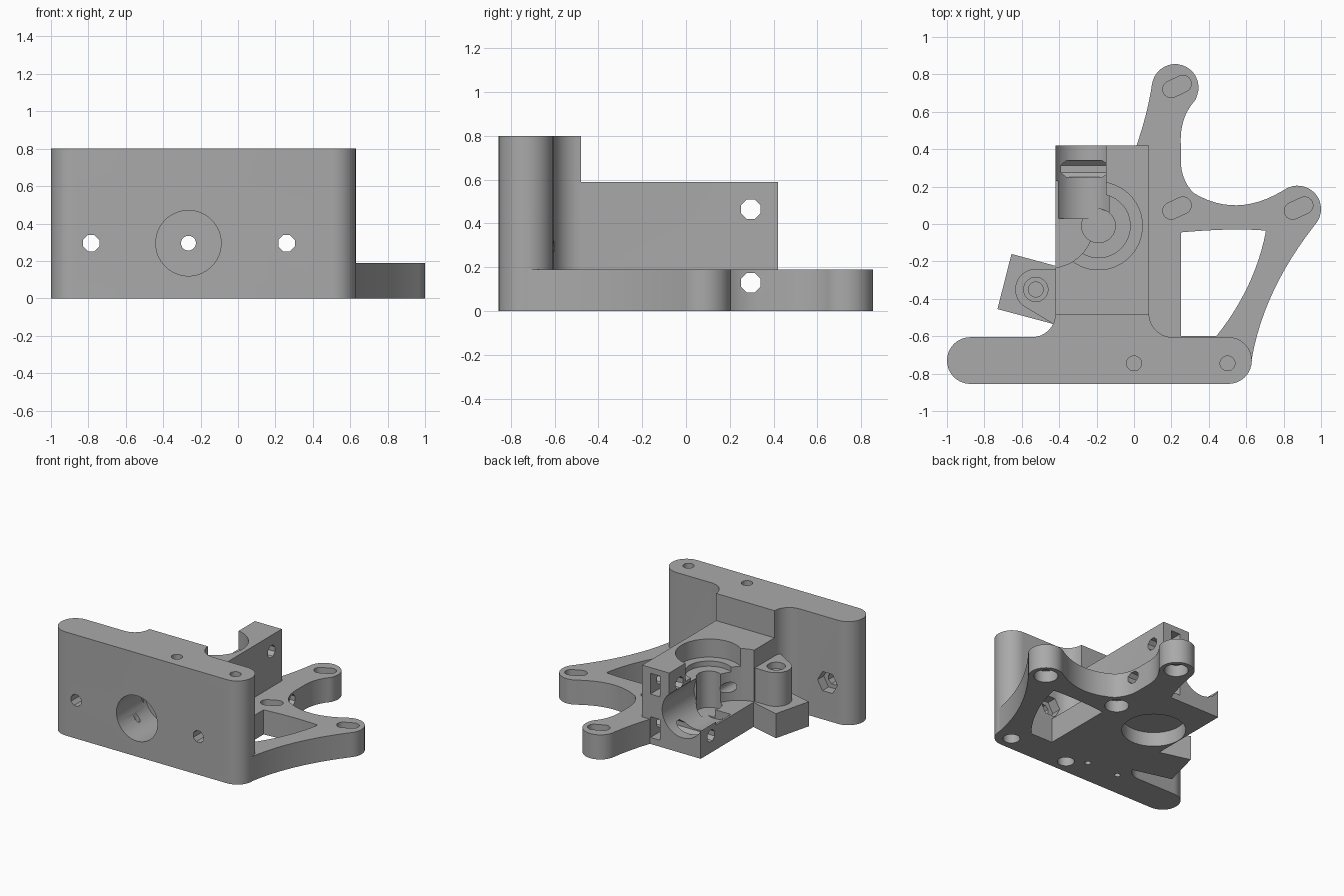
import bpy, bmesh
from math import cos, sin, radians, pi
from mathutils import Matrix

cube = bpy.data.objects.get("Cube")
if cube:
    bpy.data.objects.remove(cube)

grey = bpy.data.materials.new("plastic grey")
grey.use_nodes = True
grey.diffuse_color = (0.4, 0.4, 0.4, 1)
grey.node_tree.nodes["Principled BSDF"].inputs["Base Color"].default_value = (0.4, 0.4, 0.4, 1)


def arc(cx, cy, r, a0, a1, n=16):
    angles = [radians(a0 + (a1 - a0) * i / n) for i in range(n + 1)]
    return [(cx + r * cos(a), cy + r * sin(a)) for a in angles]


def bend(p, m, q, n=12):
    """Curve from p to q passing through m."""
    c = [2 * m[k] - (p[k] + q[k]) / 2 for k in (0, 1)]
    ts = [i / n for i in range(n + 1)]
    return [tuple((1 - t) ** 2 * p[k] + 2 * t * (1 - t) * c[k] + t * t * q[k] for k in (0, 1)) for t in ts]


def finish(bm, name):
    bmesh.ops.recalc_face_normals(bm, faces=bm.faces)
    mesh = bpy.data.meshes.new(name)
    bm.to_mesh(mesh)
    bm.free()
    ob = bpy.data.objects.new(name, mesh)
    bpy.context.collection.objects.link(ob)
    mesh.materials.append(grey)
    return ob


def prism(name, outline, z0, z1):
    bm = bmesh.new()
    face = bm.faces.new([bm.verts.new((x, y, z0)) for x, y in outline])
    ext = bmesh.ops.extrude_face_region(bm, geom=[face])
    verts = [v for v in ext["geom"] if isinstance(v, bmesh.types.BMVert)]
    bmesh.ops.translate(bm, verts=verts, vec=(0, 0, z1 - z0))
    return finish(bm, name)


def box(name, x0, x1, y0, y1, z0, z1):
    return prism(name, [(x0, y0), (x1, y0), (x1, y1), (x0, y1)], z0, z1)


def rod(name, axis, a, b, start, end, r, sides=40):
    """Cylinder on an axis; a and b are the two other coordinates in order."""
    bm = bmesh.new()
    bmesh.ops.create_cone(bm, cap_ends=True, segments=sides, radius1=r, radius2=r, depth=end - start)
    bmesh.ops.rotate(bm, verts=bm.verts, matrix=Matrix.Rotation(pi / sides, 3, 'Z'))
    mid = (start + end) / 2
    if axis == 'X':
        bmesh.ops.rotate(bm, verts=bm.verts, matrix=Matrix.Rotation(pi / 2, 3, 'Y'))
        pos = (mid, a, b)
    elif axis == 'Y':
        bmesh.ops.rotate(bm, verts=bm.verts, matrix=Matrix.Rotation(pi / 2, 3, 'X'))
        pos = (a, mid, b)
    else:
        pos = (a, b, mid)
    bmesh.ops.translate(bm, verts=bm.verts, vec=pos)
    return finish(bm, name)


def slot(name, x, y, z0, z1):
    pts = arc(0.035, 0, 0.045, -90, 90, 10) + arc(-0.035, 0, 0.045, 90, 270, 10)
    c, s = cos(radians(25)), sin(radians(25))
    return prism(name, [(x + c * u - s * v, y + s * u + c * v) for u, v in pts], z0, z1)


def combine(body, other, operation):
    mod = body.modifiers.new("join", 'BOOLEAN')
    mod.solver = 'EXACT'
    mod.operation = operation
    mod.object = other
    bpy.context.view_layer.objects.active = body
    bpy.ops.object.modifier_apply(modifier=mod.name)
    bpy.data.objects.remove(other)


# Tall front wall, with a raised back filleted into it
wall = (arc(-0.875, -0.73, 0.125, 90, 270) + arc(0.505, -0.73, 0.125, -90, 90)
        + arc(0.205, -0.48, 0.125, 270, 180, 8) + arc(-0.545, -0.48, 0.125, 0, -90, 8))
body = prism("bracket_body", wall, 0, 0.8)

# Base plate with two curved mounting arms
base = ([(-0.3, -0.75), (0.625, -0.75)]
        + bend((0.63, -0.72), (0.745, -0.36), (0.963, -0.01))
        + arc(0.875, 0.08, 0.125, -40, 125)
        + bend((0.79, 0.175), (0.55, 0.1), (0.32, 0.165))
        + bend((0.305, 0.18), (0.265, 0.25), (0.25, 0.33), 4)
        + bend((0.25, 0.43), (0.267, 0.56), (0.33, 0.665))
        + arc(0.22, 0.73, 0.125, -20, 165)
        + bend((0.095, 0.74), (0.062, 0.58), (0.01, 0.41))
        + [(-0.3, 0.41)])
solids = [
    prism("base_plate", base, 0, 0.19),
    box("base_strip", 0, 0.25, -0.7, 0.42, 0, 0.19),
    box("main_block", -0.42, 0.08, -0.6, 0.42, 0, 0.59),
    # Slanted foot and hinge boss beside the block
    prism("hinge_foot", [(-0.73, -0.455), (-0.43, -0.535), (-0.36, -0.5), (-0.36, -0.24), (-0.655, -0.16)], 0, 0.19),
    prism("hinge_boss", [(-0.38, -0.24)] + arc(-0.525, -0.35, 0.11, 90, 235)
          + [(-0.43, -0.535), (-0.38, -0.5)], 0.1, 0.45),
]
for solid in solids:
    combine(body, solid, 'UNION')

fx, fz = -0.265, 0.295        # feed path
bx, by = -0.19, -0.01         # drive shaft
window = [(0.25, -0.6), (0.44, -0.6)] + bend((0.44, -0.6), (0.61, -0.33), (0.705, -0.04)) + \
    bend((0.7, -0.035), (0.5, -0.03), (0.25, -0.045))[:-1] + [(0.25, -0.045)]
cutters = [
    prism("arm_window", [window[0]] + window[2:], -0.1, 0.3),
    # Shaft bore with stepped bearing seats
    rod("bearing_seat", 'Z', bx, by, 0.45, 0.7, 0.235),
    rod("bearing_relief", 'Z', bx, by, 0.41, 0.7, 0.17),
    rod("shaft_bore", 'Z', bx, by, 0.13, 0.7, 0.09),
    rod("lower_bearing_seat", 'Z', bx, by, -0.1, 0.11, 0.225),
    # Roller pocket and open groove at the back
    rod("roller_pocket", 'Z', -0.45, 0, 0.19, 0.7, 0.235),
    box("pocket_clearance", -0.7, -0.15, 0, 0.6, 0.3, 0.7),
    rod("back_groove", 'Y', fx, fz, 0.03, 0.6, 0.175),
    # Feed hole and front socket
    rod("front_socket", 'Y', fx, fz, -1, -0.5, 0.175),
    rod("feed_hole", 'Y', fx, fz, -1, 0.6, 0.04, 16),
    # Hinge pin hole
    rod("pin_head", 'Z', -0.525, -0.35, 0.4, 0.6, 0.065, 24),
    rod("pin_hole", 'Z', -0.525, -0.35, 0.1, 0.6, 0.04, 16),
]
# Wall bolts with hexagonal nut recesses
for x in (-0.785, 0.26):
    cutters += [rod("wall_bolt", 'Y', x, fz, -1, -0.5, 0.047, 8),
                rod("wall_nut", 'Y', x, fz, -0.68, -0.57, 0.085, 6)]
# Vertical blind holes in the wall, and thin pins under the socket
for x in (0, 0.5):
    cutters += [rod("wall_top_hole", 'Z', x, -0.745, 0.4, 0.9, 0.04, 20),
                rod("wall_bottom_hole", 'Z', x, -0.745, -0.1, 0.19, 0.06, 24)]
for x in (-0.4, -0.13):
    cutters.append(rod("socket_pin", 'Z', x, -0.66, -0.1, 0.3, 0.022, 12))
# Clamp screws across the block, with nut slots
for z in (0.13, 0.465):
    cutters += [rod("clamp_screw", 'X', 0.295, z, -0.7, 0.4, 0.048, 8),
                box("nut_slot", -0.07, 0.01, 0.2, 0.6, z - 0.08, z + 0.08)]
# Slotted mounting holes, wider underneath
for x, y in ((0.23, 0.735), (0.23, 0.085), (0.88, 0.085)):
    cutters += [slot("mount_slot", x, y, 0.1, 0.3),
                rod("mount_recess", 'Z', x, y, -0.1, 0.09, 0.085, 32)]
for cutter in cutters:
    combine(body, cutter, 'DIFFERENCE')

bpy.ops.object.select_all(action='DESELECT')
body.select_set(True)
bpy.context.view_layer.objects.active = body
bpy.ops.object.shade_smooth_by_angle(angle=radians(28))
